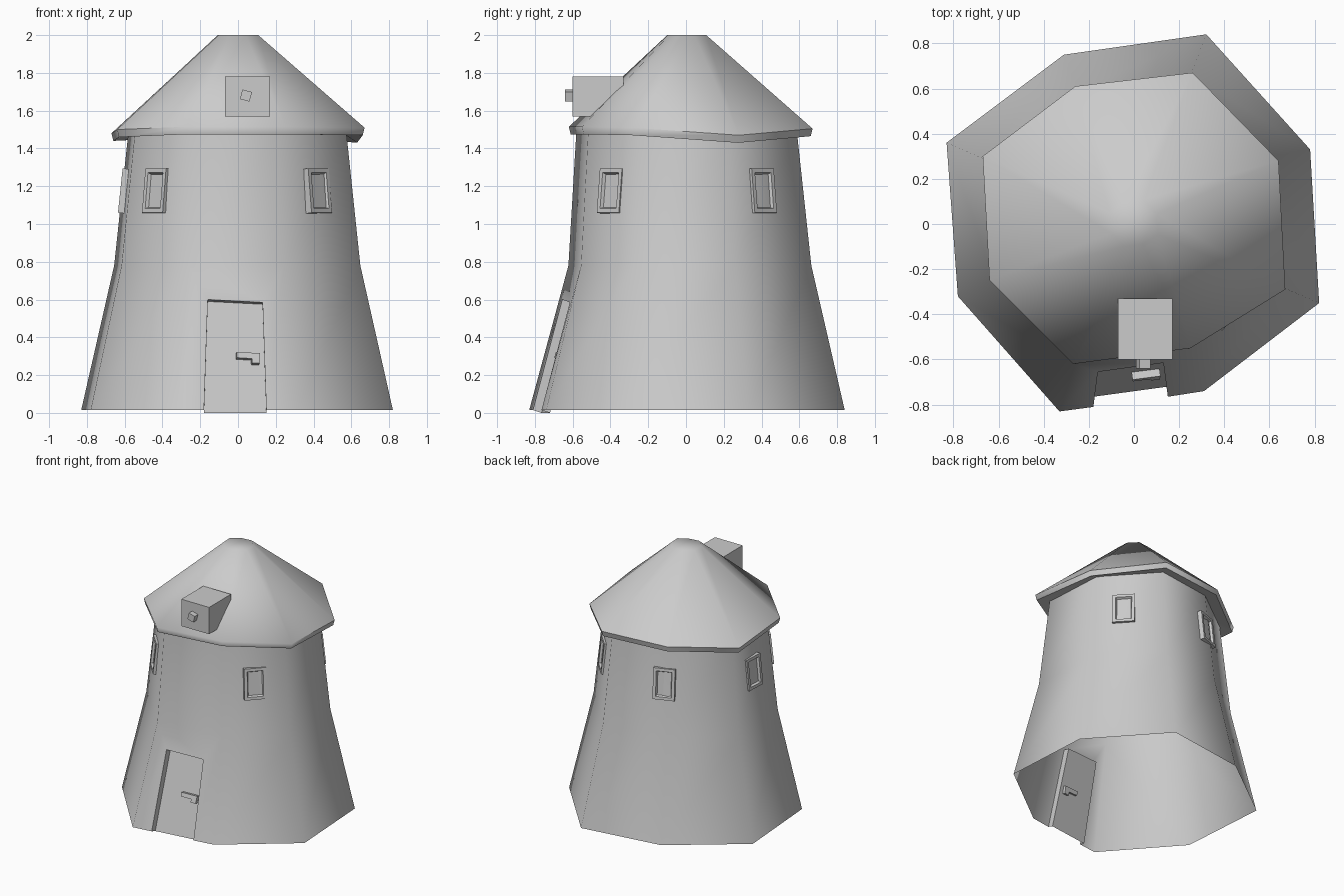
import bpy, bmesh, math
from mathutils import Vector, Matrix

if "Cube" in bpy.data.objects:
    bpy.data.objects.remove(bpy.data.objects["Cube"])


def finish(name, bm, angle=None):
    bmesh.ops.recalc_face_normals(bm, faces=bm.faces[:])
    me = bpy.data.meshes.new(name)
    bm.to_mesh(me)
    bm.free()
    ob = bpy.data.objects.new(name, me)
    bpy.context.collection.objects.link(ob)
    if angle:
        bpy.ops.object.select_all(action='DESELECT')
        ob.select_set(True)
        bpy.context.view_layer.objects.active = ob
        bpy.ops.object.shade_smooth_by_angle(angle=math.radians(angle))
    return ob


def ring(bm, pts):
    return [bm.verts.new(p) for p in pts]


def bridge(bm, a, b, skip=()):
    n = len(a)
    for i in range(n):
        if i not in skip:
            bm.faces.new((a[i], a[(i + 1) % n], b[(i + 1) % n], b[i]))


# Tower: uneven octagon, first side is the front wall with the door
base = [(-.33, -.83), (.31, -.74), (.82, -.35), (.78, .33),
        (.32, .84), (-.31, .75), (-.83, .36), (-.78, -.32)]
bm = bmesh.new()
low = ring(bm, [(x, y, .015) for x, y in base])
mid = ring(bm, [(x * .79, y * (.75 if i < 2 else .79), .78) for i, (x, y) in enumerate(base)])
top = ring(bm, [(x * .70, y * .70, 1.48) for x, y in base])
bridge(bm, low, mid, skip=(0,))
bridge(bm, mid, top)

# Front wall around a recessed door
outer = ring(bm, [(-.18, -.81, .015), (.15, -.765, .015), (.13, -.615, .585), (-.16, -.655, .60)])
inner = ring(bm, [(-.18, -.765, 0), (.15, -.72, 0), (.13, -.565, .575), (-.16, -.605, .59)])
bm.faces.new((low[0], outer[0], outer[3], mid[0]))
bm.faces.new((mid[0], outer[3], outer[2], mid[1]))
bm.faces.new((outer[1], low[1], mid[1], outer[2]))
bridge(bm, outer, inner, skip=(0,))
bm.faces.new(inner)
finish("tower", bm, 60)

# Roof: thin eave lip, cone and small flat top
eave = [(-.27, -.62, 1.475), (.25, -.55, 1.475), (.67, -.29, 1.47), (.64, .28, 1.43),
        (.26, .67, 1.465), (-.26, .61, 1.46), (-.67, .30, 1.44), (-.64, -.25, 1.46)]
bm = bmesh.new()
under = ring(bm, [(x * .69, y * .69, 1.475) for x, y in base])
lip = ring(bm, [(x * .985, y * .985, z) for x, y, z in eave])
rim = ring(bm, [(x, y, z + .04) for x, y, z in eave])
peak = ring(bm, [(x * .16, y * .16, 2.0) for x, y, z in eave])
bridge(bm, under, lip)
bridge(bm, lip, rim)
bridge(bm, rim, peak)
bm.faces.new(peak)
finish("roof", bm, 60)


def prism(name, profile, y0, y1, mat=None):
    bm = bmesh.new()
    a = ring(bm, [(x, y0, z) for x, z in profile])
    b = ring(bm, [(x, y1, z) for x, z in profile])
    bridge(bm, a, b)
    bm.faces.new(a)
    bm.faces.new(b)
    ob = finish(name, bm)
    if mat:
        ob.matrix_world = mat
    return ob


# Axle housing and square axle pin
prism("axle_housing", [(-.07, 1.57), (.17, 1.57), (.17, 1.78), (-.07, 1.78)], -.60, -.33)
pin = [(.042 + .037 * math.cos(math.radians(a)), 1.68 + .037 * math.sin(math.radians(a)))
       for a in (30, 120, 210, 300)]
prism("axle_pin", pin, -.64, -.58)

# L-shaped door handle passing through the sloping door
handle = [(-.065, -.005), (.015, -.01), (.015, -.035), (.055, -.035), (.06, .02), (-.065, .025)]
prism("door_handle", handle, -.028, .028,
      Matrix.Translation((.055, -.66, .29)) @ Matrix.Rotation(math.radians(8), 4, 'Z')
      @ Matrix.Rotation(math.radians(-15), 4, 'X'))


# Windows: raised frame with recessed pane
def window(name, azimuth, r):
    def rect(w, h, y):
        return [(-w, y, -h), (w, y, -h), (w, y, h), (-w, y, h)]
    bm = bmesh.new()
    loops = [ring(bm, rect(*a)) for a in
             ((.08, .118, .03), (.08, .118, -.02), (.058, .096, -.02), (.05, .088, -.003))]
    for a, b in zip(loops, loops[1:]):
        bridge(bm, a, b)
    bm.faces.new(loops[0])
    bm.faces.new(loops[-1])
    ob = finish(name, bm)
    t = math.radians(azimuth)
    ob.matrix_world = (Matrix.Translation((r * math.sin(t), -r * math.cos(t), 1.175))
                       @ Matrix.Rotation(t, 4, 'Z') @ Matrix.Rotation(math.radians(-6), 4, 'X'))


for i, (az, r) in enumerate([(47, .575), (133, .588), (200, .59), (267, .60), (313, .588)]):
    window("window_%d" % (i + 1), az, r)
